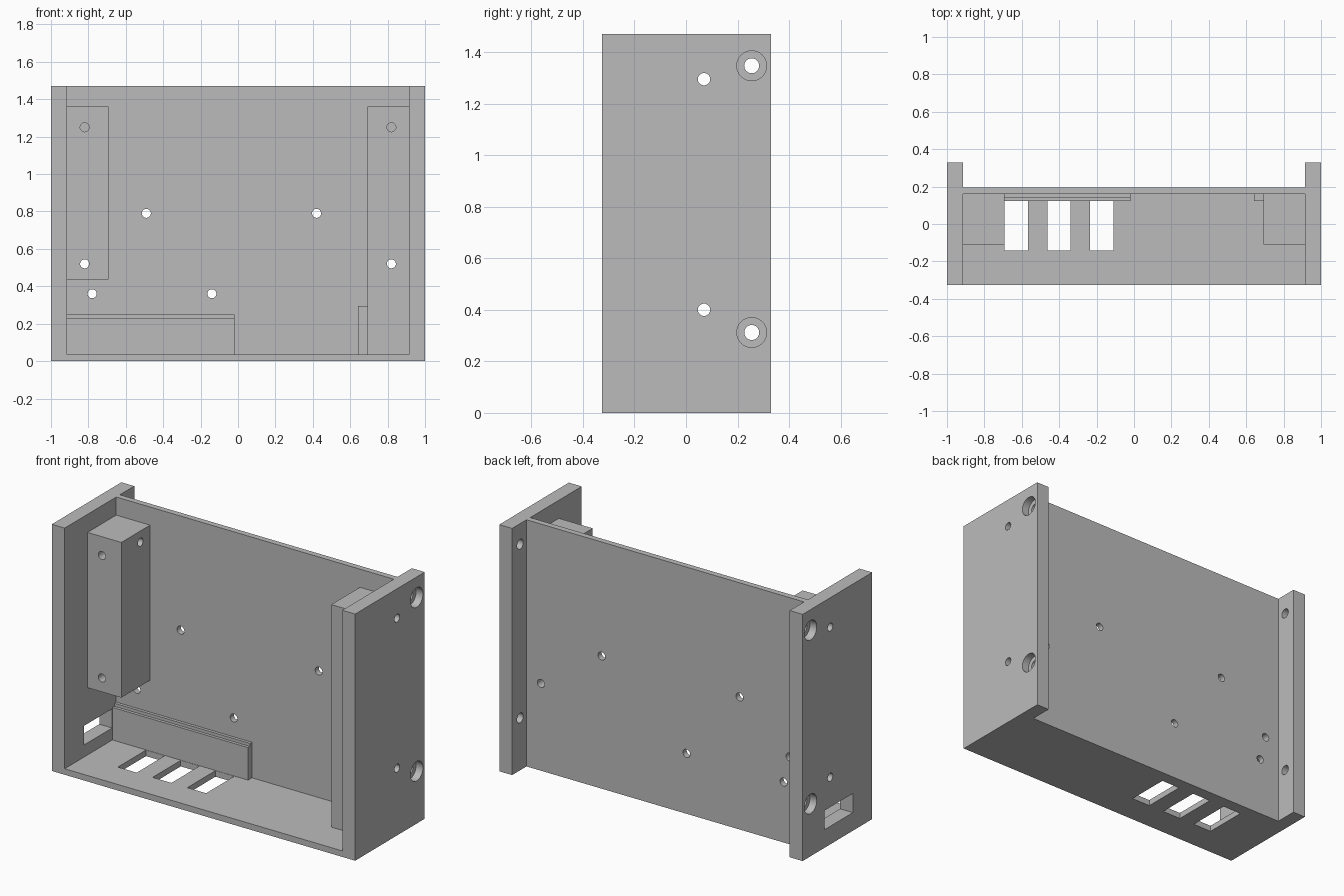
import bpy, bmesh
from mathutils import Matrix, Vector

if "Cube" in bpy.data.objects:
    bpy.data.objects.remove(bpy.data.objects["Cube"], do_unlink=True)

grey = bpy.data.materials.new("plain grey")
grey.use_nodes = True
grey.diffuse_color = (0.5, 0.5, 0.5, 1)
grey.node_tree.nodes["Principled BSDF"].inputs["Base Color"].default_value = (0.5, 0.5, 0.5, 1)

H = 1.47            # overall height
IN = 0.915          # inner face of the side plates
FRONT, BACK = -0.325, 0.33
WALL, WALL_BACK = 0.16, 0.195
FLOOR = 0.036
R = 0.024           # small screw hole radius


def add_box(bm, x, y, z):
    lo, hi = Vector((x[0], y[0], z[0])), Vector((x[1], y[1], z[1]))
    m = Matrix.Translation((lo + hi) / 2) @ Matrix.Diagonal((*(hi - lo), 1))
    bmesh.ops.create_cube(bm, size=1, matrix=m)


def add_cyl(bm, axis, start, length, r):
    """Cylinder running from start along +x or +y."""
    d = Vector((1, 0, 0)) if axis == "X" else Vector((0, 1, 0))
    rot = Matrix.Rotation(1.5707963, 4, "Y" if axis == "X" else "X")
    m = Matrix.Translation(Vector(start) + d * length / 2) @ rot
    bmesh.ops.create_cone(bm, cap_ends=True, segments=32, radius1=r, radius2=r,
                          depth=length, matrix=m)


def finish(bm, name):
    me = bpy.data.meshes.new(name)
    bm.to_mesh(me)
    bm.free()
    ob = bpy.data.objects.new(name, me)
    bpy.context.collection.objects.link(ob)
    return ob


def part(name, x, y, z, cuts=()):
    """Box with each cut (a function and its arguments) removed in turn."""
    bm = bmesh.new()
    add_box(bm, x, y, z)
    ob = finish(bm, name)
    ob.data.materials.append(grey)
    bpy.context.view_layer.objects.active = ob
    for fn, *args in cuts:
        cb = bmesh.new()
        fn(cb, *args)
        cutter = finish(cb, "cutter")
        cutter.hide_render = True
        mod = ob.modifiers.new("cut", "BOOLEAN")
        mod.operation, mod.solver, mod.object = "DIFFERENCE", "EXACT", cutter
        bpy.ops.object.modifier_apply(modifier=mod.name)
        bpy.data.objects.remove(cutter, do_unlink=True)
    bpy.ops.object.select_all(action="DESELECT")
    ob.select_set(True)
    bpy.ops.object.shade_smooth_by_angle()
    return ob


# Floor with three slots
slots = [(add_box, (x, x + 0.124), (-0.143, 0.122), (-0.1, 0.1))
         for x in (-0.692, -0.463, -0.234)]
part("floor", (-IN, IN), (FRONT, WALL), (0, FLOOR), slots)

# Back wall with six screw holes
wall_holes = [(-0.49, 0.79), (0.42, 0.79), (-0.78, 0.36), (-0.14, 0.36),
              (-0.82, 0.52), (0.82, 0.52)]
part("back_wall", (-IN, IN), (WALL, WALL_BACK), (0, H),
     [(add_cyl, "Y", (x, 0, z), 0.4, R) for x, z in wall_holes])

# Side plates with screw holes and counterbores opening outwards
for side, name in ((1, "left_plate"), (-1, "right_plate")):
    x = sorted((side * IN, side))
    mid = x[0] - 0.1
    cuts = [(add_cyl, "X", (mid, 0.07, z), 0.3, R) for z in (0.4, 1.295)]
    for z in (0.312, 1.347):
        bore = 0.955 if side > 0 else -1.155
        cuts += [(add_cyl, "X", (mid, 0.255, z), 0.3, 0.029),
                 (add_cyl, "X", (bore, 0.255, z), 0.2, 0.058)]
    if side < 0:
        cuts.append((add_box, (-1.1, -0.8), (-0.143, 0.122), (0.108, 0.222)))
    part(name, x, (FRONT, BACK), (0, H), cuts)

# Mounting blocks: side holes, a through hole and a blind hole in the front
for side, name, bottom in ((1, "left_block", FLOOR), (-1, "right_block", 0.437)):
    x = sorted((side * 0.692, side * IN))
    cuts = [(add_cyl, "X", (x[0] - 0.1, 0.07, z), 0.5, R)
            for z in (0.4, 1.295) if z > bottom]
    cuts += [(add_cyl, "Y", (side * 0.82, -0.3, 0.52), 0.6, R),
             (add_cyl, "Y", (side * 0.82, -0.3, 1.25), 0.4, R)]
    part(name, x, (-0.11, WALL), (bottom, 1.362), cuts)

# Stepped ledge along the wall, and the small stop opposite it
part("ledge", (-IN, -0.02), (0.124, WALL), (FLOOR, 0.248),
     [(add_box, (-1, 0.1), (0, 0.142), (0.23, 0.4))])
part("small_stop", (0.642, 0.692), (0.124, WALL), (FLOOR, 0.295))
